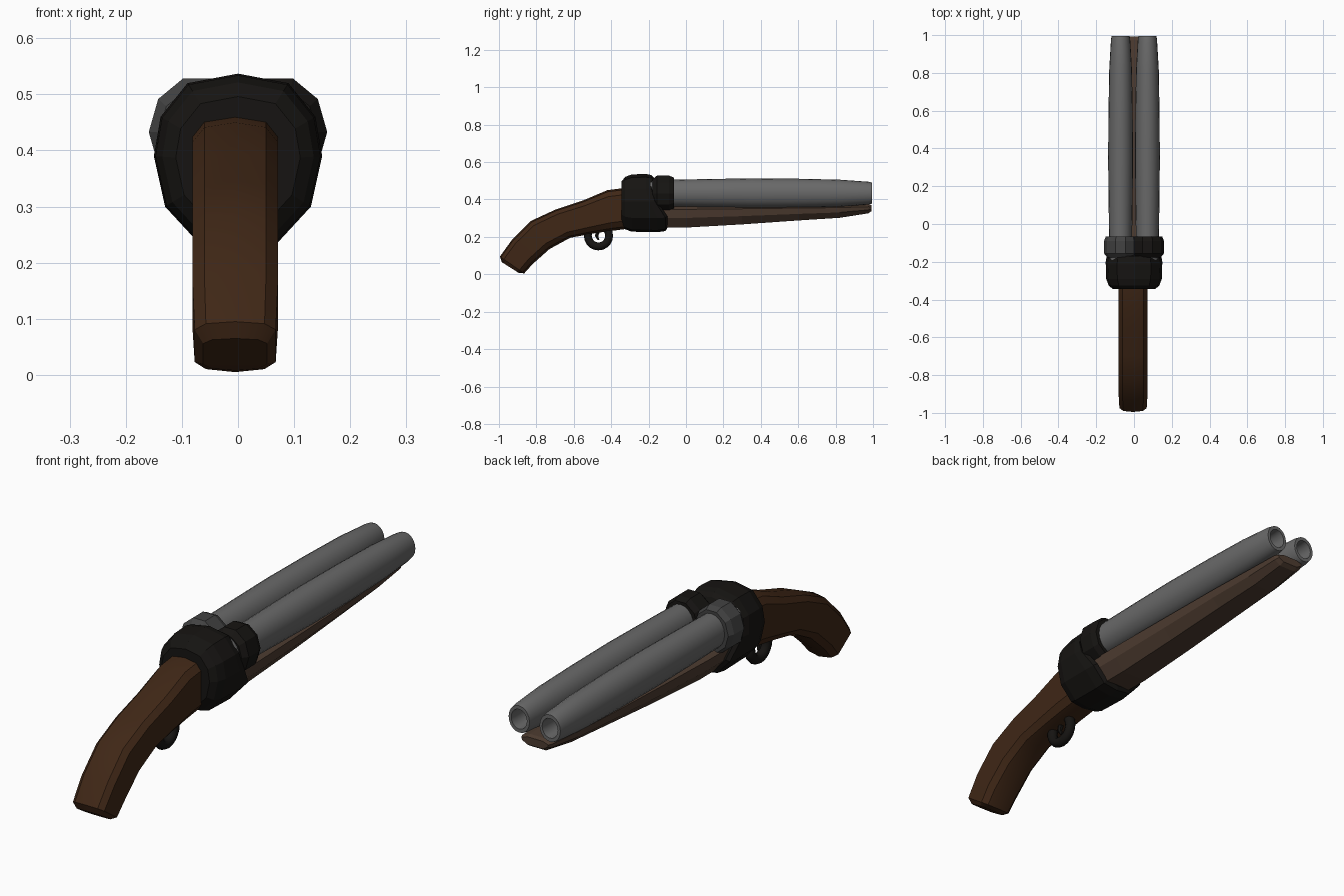
import bpy, bmesh
from math import sin, cos, pi, radians
from mathutils import Vector

if "Cube" in bpy.data.objects:
    bpy.data.objects.remove(bpy.data.objects["Cube"])


def material(name, rgb):
    m = bpy.data.materials.new(name)
    m.diffuse_color = (*rgb, 1)
    m.use_nodes = True
    m.node_tree.nodes["Principled BSDF"].inputs["Base Color"].default_value = m.diffuse_color
    return m


STEEL = material("steel", (0.14, 0.14, 0.14))
GREY = material("worn_steel", (0.055, 0.055, 0.055))
BLACK = material("black_iron", (0.008, 0.007, 0.006))
WOOD = material("dark_wood", (0.05, 0.02, 0.008))
FORE = material("fore_wood", (0.075, 0.045, 0.03))


def loft(name, rings, mat, smooth=None):
    """Skin a row of equal-length point rings and cap both ends."""
    bm = bmesh.new()
    rows = [[bm.verts.new(p) for p in ring] for ring in rings]
    n = len(rows[0])
    for a, b in zip(rows, rows[1:]):
        for i in range(n):
            j = (i + 1) % n
            bm.faces.new((a[i], a[j], b[j], b[i]))
    bm.faces.new(rows[0])
    bm.faces.new(rows[-1])
    bmesh.ops.recalc_face_normals(bm, faces=bm.faces)
    me = bpy.data.meshes.new(name)
    bm.to_mesh(me)
    bm.free()
    ob = bpy.data.objects.new(name, me)
    bpy.context.collection.objects.link(ob)
    me.materials.append(mat)
    if smooth:
        bpy.context.view_layer.objects.active = ob
        bpy.ops.object.select_all(action='DESELECT')
        ob.select_set(True)
        bpy.ops.object.shade_smooth_by_angle(angle=radians(smooth))
    return ob


def mirrored(half):
    """Close a half outline (x >= 0, top to bottom) into a full one."""
    return half + [(-x, z) for x, z in reversed(half) if x > 0]


def round_rings(cx, cz, profile, sides):
    """Elliptical rings along y from (y, x radius, z radius)."""
    return [[(cx + rx * cos(2 * pi * i / sides), y, cz + rz * sin(2 * pi * i / sides))
             for i in range(sides)] for y, rx, rz in profile]


# Grip: beveled section swept down a curve of top/bottom pairs
grip_half = mirrored([(0, 1), (0.055, 0.96), (0.076, 0.84), (0.076, 0.2), (0.055, 0.06), (0, 0)])
grip_path = [(-0.985, 0.065, -0.895, 0.008, 0.75), (-0.995, 0.095, -0.865, 0.005, 0.95),
             (-0.93, 0.185, -0.82, 0.055, 1), (-0.83, 0.285, -0.73, 0.135, 1),
             (-0.70, 0.345, -0.62, 0.195, 1), (-0.55, 0.395, -0.50, 0.218, 1),
             (-0.42, 0.45, -0.40, 0.232, 1), (-0.30, 0.465, -0.30, 0.245, 1)]
rings = []
for ty, tz, by, bz, w in grip_path:
    rings.append([(-0.005 + x * w, by + (ty - by) * t, bz + (tz - bz) * t) for x, t in grip_half])
loft("grip", rings, WOOD, 30)

# Receiver: egg-shaped block whose front leans forward at the bottom
egg = mirrored([(0, 0.537), (0.09, 0.52), (0.138, 0.46), (0.15, 0.39), (0.13, 0.30), (0.07, 0.235), (0, 0.225)])
rings = []
for y, s, lean in [(-0.345, 0.74, 0), (-0.325, 0.9, 0), (-0.29, 0.98, 0),
                   (-0.215, 1, 0.06), (-0.185, 0.96, 0.075), (-0.17, 0.86, 0.07)]:
    rings.append([(x * s, y + lean * max(0, min(1, (0.42 - z) / 0.12)), 0.38 + (z - 0.38) * s)
                  for x, z in egg])
loft("receiver", rings, BLACK)

# Barrels with hollow muzzles, and their breech collars
barrel = [(-0.19, 0.06, 0.07), (-0.06, 0.061, 0.072), (0.15, 0.064, 0.076), (0.35, 0.066, 0.079),
          (0.6, 0.064, 0.077), (0.82, 0.060, 0.072), (0.975, 0.051, 0.061), (0.995, 0.048, 0.056),
          (0.995, 0.036, 0.041), (0.97, 0.034, 0.039), (0.4, 0.034, 0.039)]
collar = [(-0.178, 0.07, 0.078), (-0.155, 0.088, 0.1), (-0.09, 0.088, 0.1), (-0.065, 0.078, 0.088)]
for side, s, mat in (("left", -1, GREY), ("right", 1, BLACK)):
    loft(side + "_barrel", round_rings(s * 0.071, 0.434, barrel, 20), STEEL, 35)
    loft(side + "_collar", round_rings(s * 0.071, 0.433, collar, 10), mat)

# Fore-end: tapering faceted wooden rail below the barrels
rings = []
for y, top, bottom, w in [(-0.2, 0.385, 0.25, 0.105), (0.0, 0.385, 0.25, 0.105), (0.3, 0.383, 0.267, 0.098),
                          (0.6, 0.38, 0.288, 0.09), (0.82, 0.378, 0.302, 0.08),
                          (0.975, 0.375, 0.326, 0.07), (0.993, 0.37, 0.338, 0.062)]:
    h = top - bottom
    half = [(0.035, top), (w, top - 0.28 * h), (w * 0.93, bottom + 0.38 * h), (w * 0.55, bottom)]
    rings.append([(x, y, z) for x, z in mirrored(half)])
loft("fore_end", rings, FORE)

# Trigger guard ring
bpy.ops.mesh.primitive_torus_add(major_segments=20, minor_segments=8, major_radius=0.057,
                                 minor_radius=0.021, location=(-0.005, -0.468, 0.206),
                                 rotation=(0, pi / 2, 0))
guard = bpy.context.object
guard.name = "trigger_guard"
guard.data.materials.append(BLACK)
bpy.ops.object.shade_smooth_by_angle(angle=radians(50))

# Curved trigger hanging inside the ring
rings = []
for y, z, r in [(-0.458, 0.26, 0.014), (-0.472, 0.225, 0.012), (-0.478, 0.205, 0.010), (-0.468, 0.183, 0.006)]:
    rings.append([(-0.005 + r * cos(i * pi / 3), y + r * sin(i * pi / 3), z) for i in range(6)])
loft("trigger", rings, BLACK)
